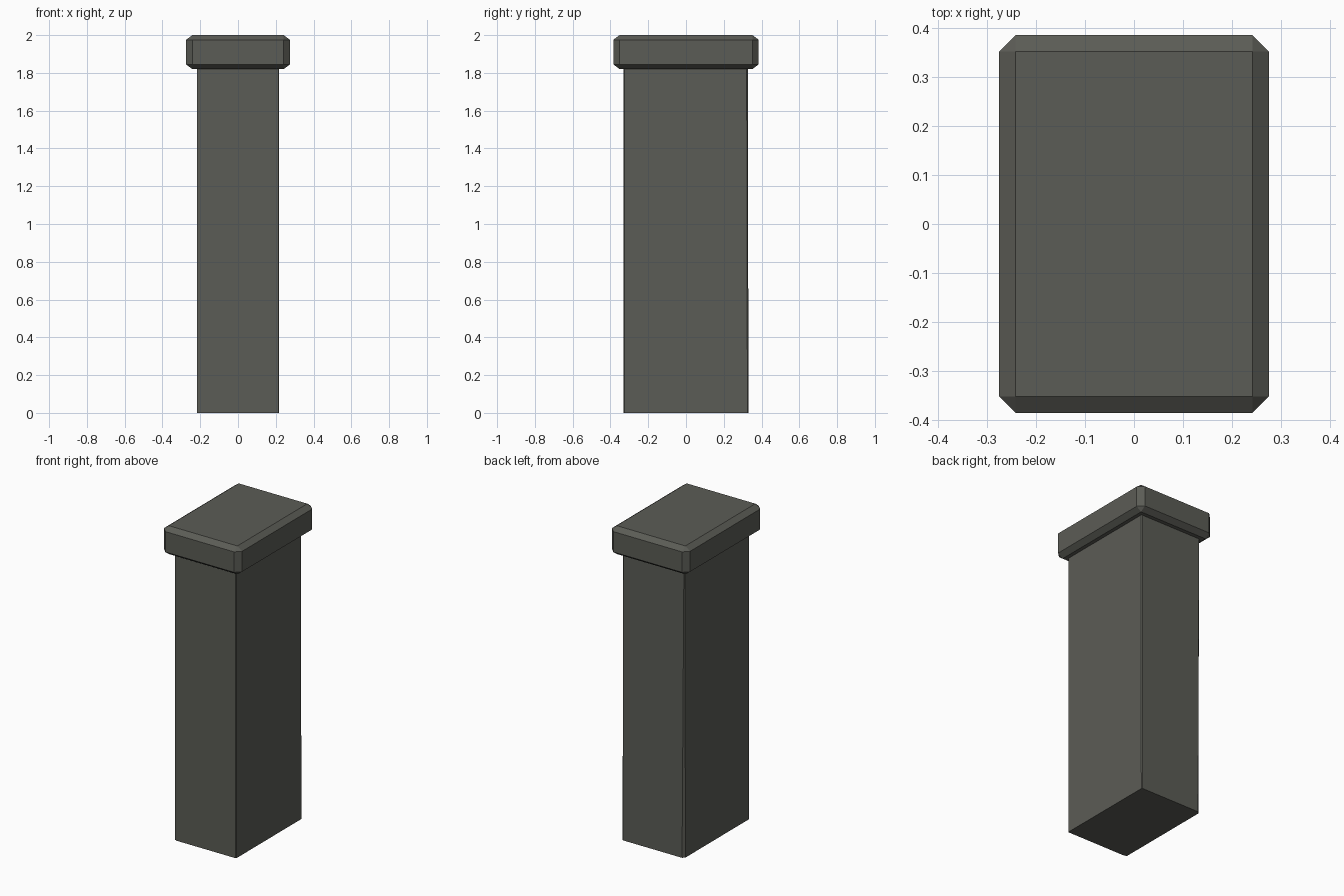
import bpy, bmesh

if "Cube" in bpy.data.objects:
    bpy.data.objects.remove(bpy.data.objects["Cube"])

stone = bpy.data.materials.new("dark stone")
stone.diffuse_color = (0.105, 0.107, 0.092, 1)
stone.use_nodes = True
stone.node_tree.nodes["Principled BSDF"].inputs["Base Color"].default_value = stone.diffuse_color


def finish(name, bm):
    bmesh.ops.recalc_face_normals(bm, faces=bm.faces)
    mesh = bpy.data.meshes.new(name)
    bm.to_mesh(mesh)
    bm.free()
    mesh.materials.append(stone)
    obj = bpy.data.objects.new(name, mesh)
    bpy.context.collection.objects.link(obj)
    return obj


def loft(name, rings):
    """Closed solid through rings of equal point count."""
    bm = bmesh.new()
    loops = [[bm.verts.new(p) for p in ring] for ring in rings]
    n = len(loops[0])
    for a, b in zip(loops, loops[1:]):
        for i in range(n):
            j = (i + 1) % n
            bm.faces.new((a[i], a[j], b[j], b[i]))
    bm.faces.new(loops[0][::-1])
    bm.faces.new(loops[-1])
    return finish(name, bm)


# Shaft: worn corners, widest wear on the front left, wear fading upward at the back left
def shaft_ring(z, back_left, back_y):
    x, y = 0.218, 0.33
    return [(-0.202, -y, z), (x - 0.004, -y, z), (x, -y + 0.004, z),
            (x, back_y - 0.006, z), (x - 0.006, back_y, z),
            (-x + back_left, back_y, z), (-x, back_y - back_left, z),
            (-x, -y + 0.007, z)]


loft("pillar_shaft", [shaft_ring(0, 0.014, 0.331), shaft_ring(1.83, 0.004, 0.327)])

# Cap: slab with every edge chamfered
bm = bmesh.new()
bmesh.ops.create_cube(bm, size=1)
bmesh.ops.scale(bm, vec=(0.55, 0.77, 0.74), verts=bm.verts)
bmesh.ops.bevel(bm, geom=bm.edges[:], offset=0.0335, segments=1, affect='EDGES')
bmesh.ops.scale(bm, vec=(1, 1, 0.18 / 0.74), verts=bm.verts)
# keep the chamfer height at 0.025 after flattening
for v in bm.verts:
    if abs(v.co.z) < 0.0895:
        v.co.z = 0.065 if v.co.z > 0 else -0.065
bmesh.ops.translate(bm, vec=(0, 0, 1.91), verts=bm.verts)
finish("pillar_cap", bm)
